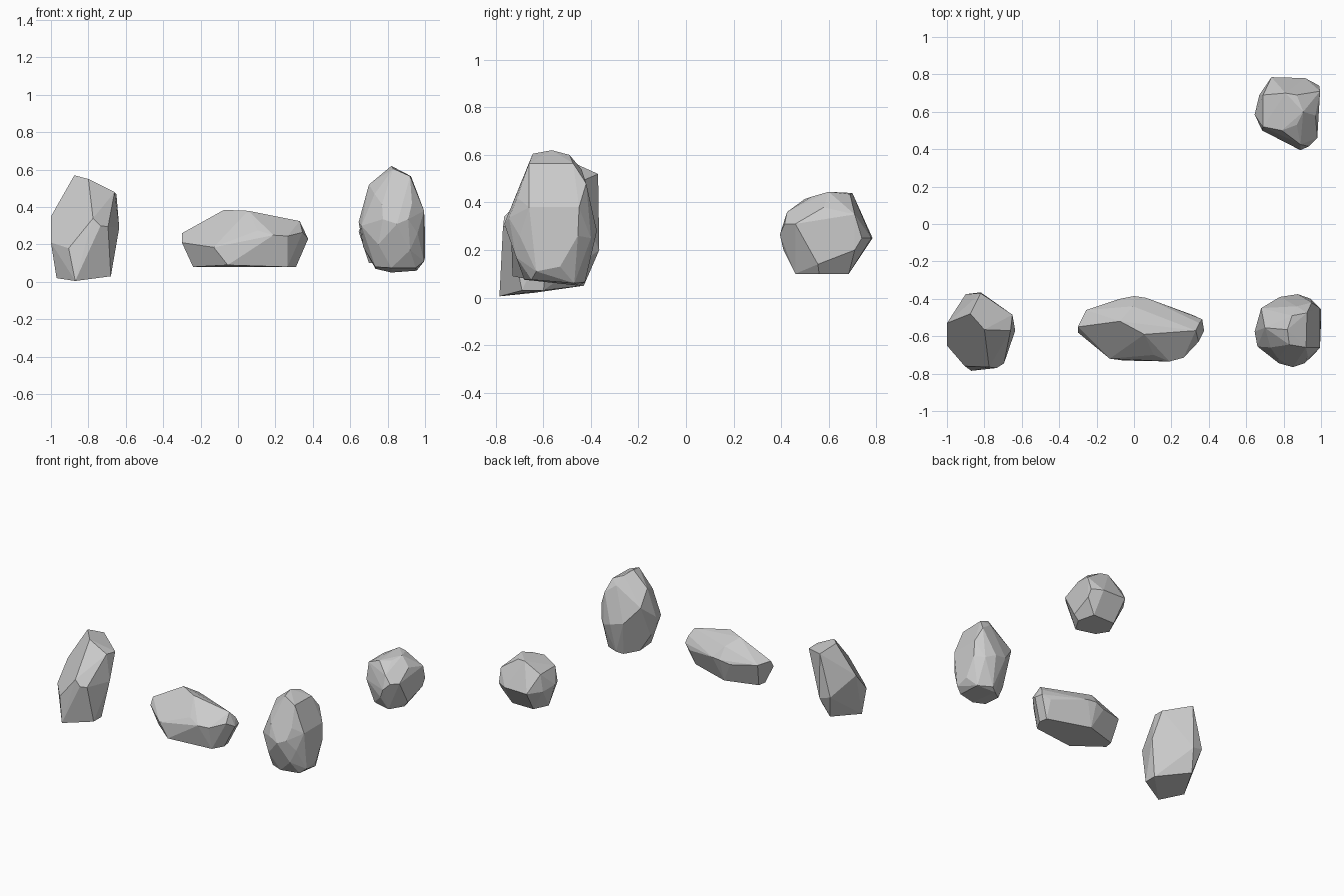
import bpy, bmesh
from math import radians


def rock(name, corners):
    """Flat-faceted stone: hull around its chipped corners, near-flat facets merged."""
    bm = bmesh.new()
    for c in corners:
        bm.verts.new(c)
    res = bmesh.ops.convex_hull(bm, input=bm.verts[:], use_existing_faces=False)
    loose = [v for v in bm.verts if not v.link_faces]
    bmesh.ops.delete(bm, geom=loose, context='VERTS')
    bmesh.ops.dissolve_limit(bm, angle_limit=radians(6), verts=bm.verts[:], edges=bm.edges[:])
    bmesh.ops.recalc_face_normals(bm, faces=bm.faces[:])
    mesh = bpy.data.meshes.new(name)
    bm.to_mesh(mesh)
    bm.free()
    obj = bpy.data.objects.new(name, mesh)
    bpy.context.collection.objects.link(obj)
    return obj


# Tall leaning stone with a pointed top and tilted base (left)
rock("leaning_rock", [
    (-.875, -.48, .57), (-.80, -.565, .55), (-.66, -.57, .48), (-.65, -.485, .47),
    (-.82, -.37, .52), (-.635, -.57, .29), (-1, -.53, .35), (-1, -.65, .21),
    (-.90, -.375, .22), (-.82, -.365, .20), (-.775, -.765, .34), (-.735, -.77, .30),
    (-.695, -.745, .295), (-.905, -.76, .18), (-.87, -.785, .005), (-.97, -.64, .02),
    (-.68, -.60, .03), (-.68, -.69, .03), (-.86, -.43, .05)])

# Long low stone with a flat base (middle)
rock("long_rock", [
    (-.075, -.52, .385), (.055, -.59, .38), (-.005, -.44, .33), (.33, -.57, .325),
    (.35, -.53, .28), (.345, -.63, .265), (.375, -.57, .23), (.365, -.51, .23),
    (-.30, -.55, .26), (-.30, -.58, .21), (-.255, -.46, .25), (-.075, -.40, .23),
    (0, -.385, .25), (.065, -.395, .25), (.31, -.485, .20), (-.13, -.72, .185),
    (.105, -.70, .275), (.19, -.735, .25), (.265, -.715, .245), (-.055, -.73, .09),
    (.265, -.68, .08), (.31, -.60, .08), (.30, -.54, .08), (-.24, -.57, .08),
    (-.23, -.51, .08), (0, -.44, .08)])

# Upright many-sided stone (front right)
rock("upright_rock", [
    (.82, -.565, .62), (.83, -.645, .605), (.845, -.49, .60), (.925, -.475, .565),
    (.92, -.66, .565), (.70, -.555, .52), (.73, -.66, .47), (.87, -.44, .54),
    (.95, -.42, .48), (.995, -.45, .38), (.995, -.66, .38), (.645, -.575, .32),
    (.68, -.45, .42), (.66, -.655, .30), (.77, -.72, .415), (.775, -.745, .335),
    (.93, -.71, .42), (.91, -.745, .335), (.85, -.765, .31), (.75, -.72, .20),
    (.92, -.715, .17), (.96, -.70, .26), (.78, -.39, .30), (.875, -.375, .28),
    (.945, -.40, .25), (1, -.455, .26), (1, -.53, .13), (.995, -.63, .11),
    (.735, -.65, .08), (.82, -.68, .075), (.95, -.65, .075), (.955, -.47, .06),
    (.82, -.45, .05), (.86, -.425, .065), (.735, -.52, .07), (.67, -.55, .185)])

# Rounded boulder (back right)
rock("round_rock", [
    (.81, .70, .44), (.87, .69, .435), (.905, .60, .445), (.87, .53, .425),
    (.79, .50, .415), (.69, .52, .37), (.69, .69, .37), (.97, .58, .38),
    (.995, .71, .35), (.735, .785, .25), (.915, .78, .25), (.99, .74, .25),
    (.99, .71, .20), (.98, .46, .31), (.98, .555, .14), (.935, .415, .31),
    (.89, .395, .265), (.89, .425, .36), (.685, .50, .25), (.645, .585, .27),
    (.67, .69, .25), (.86, .41, .20), (.75, .50, .10), (.89, .46, .10),
    (.95, .56, .10), (.92, .685, .10), (.75, .685, .10), (.70, .58, .10)])
